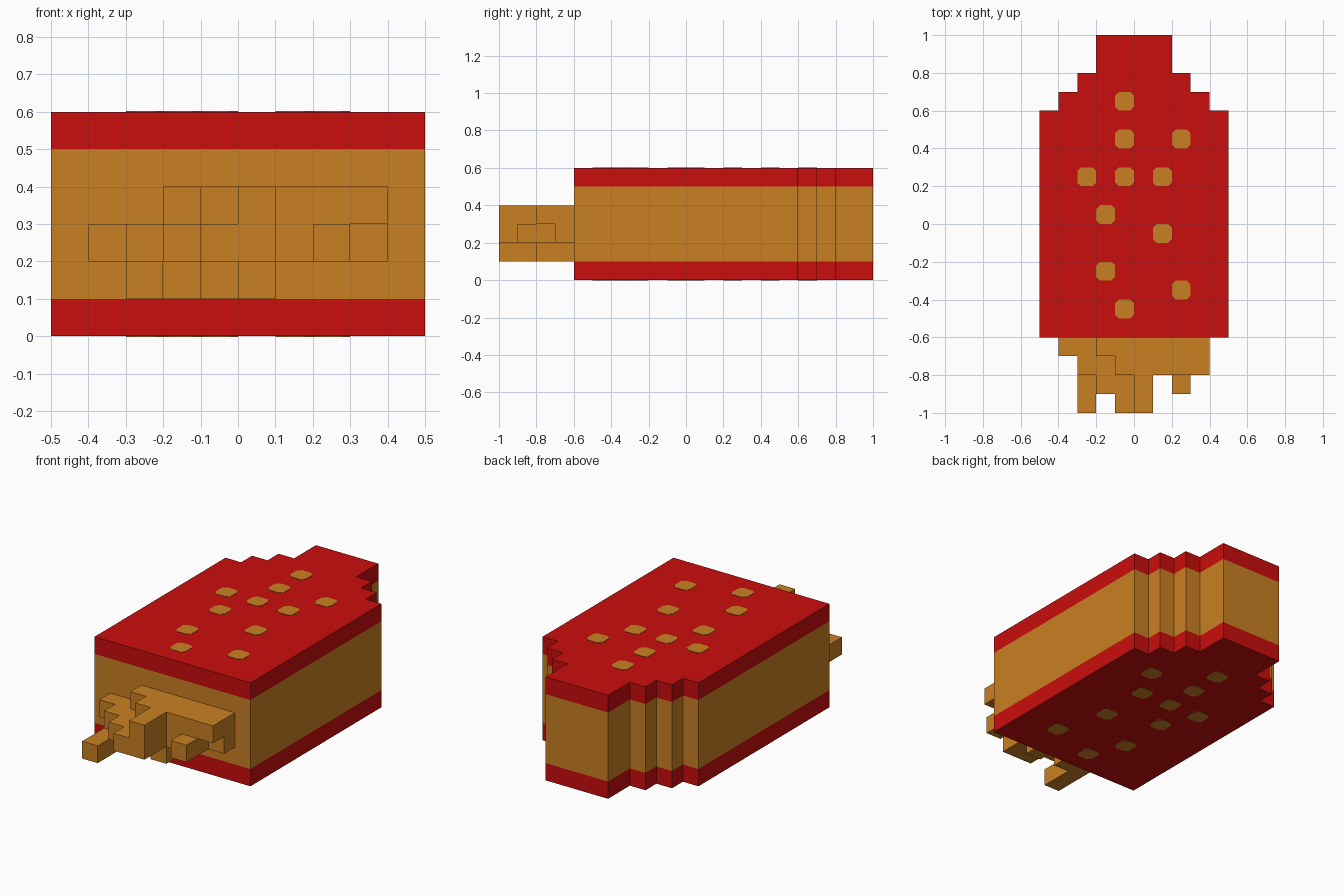
import bpy, bmesh

if "Cube" in bpy.data.objects:
    bpy.data.objects.remove(bpy.data.objects["Cube"])

U = 0.1  # size of one building block


def material(name, rgb):
    m = bpy.data.materials.new(name)
    m.diffuse_color = (*rgb, 1)
    m.use_nodes = True
    m.node_tree.nodes["Principled BSDF"].inputs["Base Color"].default_value = m.diffuse_color
    return m


RED = material("glossy red", (0.59, 0.004, 0.004))
GOLD = material("golden orange", (0.59, 0.216, 0.017))


def finish(name, bm, mat):
    me = bpy.data.meshes.new(name)
    bm.to_mesh(me)
    bm.free()
    me.materials.append(mat)
    ob = bpy.data.objects.new(name, me)
    bpy.context.collection.objects.link(ob)
    return ob


def prism(bm, outline, z0, z1, bottom=True, top=True):
    """Walls over a counter-clockwise outline, with optional caps."""
    lo = [bm.verts.new((x, y, z0)) for x, y in outline]
    hi = [bm.verts.new((x, y, z1)) for x, y in outline]
    n = len(outline)
    for i in range(n):
        j = (i + 1) % n
        bm.faces.new((lo[i], lo[j], hi[j], hi[i]))
    if bottom:
        bm.faces.new(lo[::-1])
    if top:
        bm.faces.new(hi)


# Body: stepped outline mirrored about x = 0, stacked in three flush layers
half = [(0.5, -0.6), (0.5, 0.6), (0.4, 0.6), (0.4, 0.7), (0.3, 0.7),
        (0.3, 0.8), (0.2, 0.8), (0.2, 1.0)]
outline = half + [(-x, y) for x, y in reversed(half)]
for name, z0, z1, mat, bottom, top in (
        ("bottom_shell", 0.0, 0.1, RED, True, False),
        ("body_core", 0.1, 0.5, GOLD, False, False),
        ("top_shell", 0.5, 0.6, RED, False, True)):
    bm = bmesh.new()
    prism(bm, outline, z0, z1, bottom, top)
    finish(name, bm, mat)

# Spots: thin chamfered plates, the same layout above and below
spots = [(-0.05, 0.65), (-0.05, 0.45), (0.25, 0.45), (-0.25, 0.25),
         (-0.05, 0.25), (0.15, 0.25), (-0.15, 0.05), (0.15, -0.05),
         (-0.15, -0.25), (0.25, -0.35), (-0.05, -0.45)]
R, C = 0.05, 0.03
octagon = [(R, -C), (R, C), (C, R), (-C, R), (-R, C), (-R, -C), (-C, -R), (C, -R)]
for name, z0, z1 in (("top_spots", 0.599, 0.602), ("bottom_spots", -0.002, 0.001)):
    bm = bmesh.new()
    for cx, cy in spots:
        prism(bm, [(cx + x, cy + y) for x, y in octagon], z0, z1)
    finish(name, bm, GOLD)

# Front filling: per layer (height in blocks), how many blocks each column
# sticks out of the front face, for columns x = -0.4 ... 0.3
layers = {1: (0, 4, 2, 1, 2, 0, 0, 0),
          2: (1, 2, 3, 4, 4, 2, 3, 1),
          3: (0, 0, 1, 2, 4, 2, 2, 2)}
cells = {(i - 4, -7 - d, k) for k, row in layers.items()
         for i, depth in enumerate(row) for d in range(depth)}

bm = bmesh.new()
verts = {}


def corner(p):
    if p not in verts:
        verts[p] = bm.verts.new([c * U for c in p])
    return verts[p]


for cell in cells:
    for axis in range(3):
        for side in (0, 1):
            near = list(cell)
            near[axis] += 2 * side - 1
            # keep only exposed faces; the back row rests on the body
            if tuple(near) in cells or near[1] == -6:
                continue
            quad = []
            for a, b in ((0, 0), (1, 0), (1, 1), (0, 1)):
                p = list(cell)
                p[axis] += side
                p[(axis + 1) % 3] += a
                p[(axis + 2) % 3] += b
                quad.append(corner(tuple(p)))
            bm.faces.new(quad if side else quad[::-1])
bmesh.ops.dissolve_limit(bm, angle_limit=0.01, verts=bm.verts[:], edges=bm.edges[:])
finish("front_filling", bm, GOLD)
